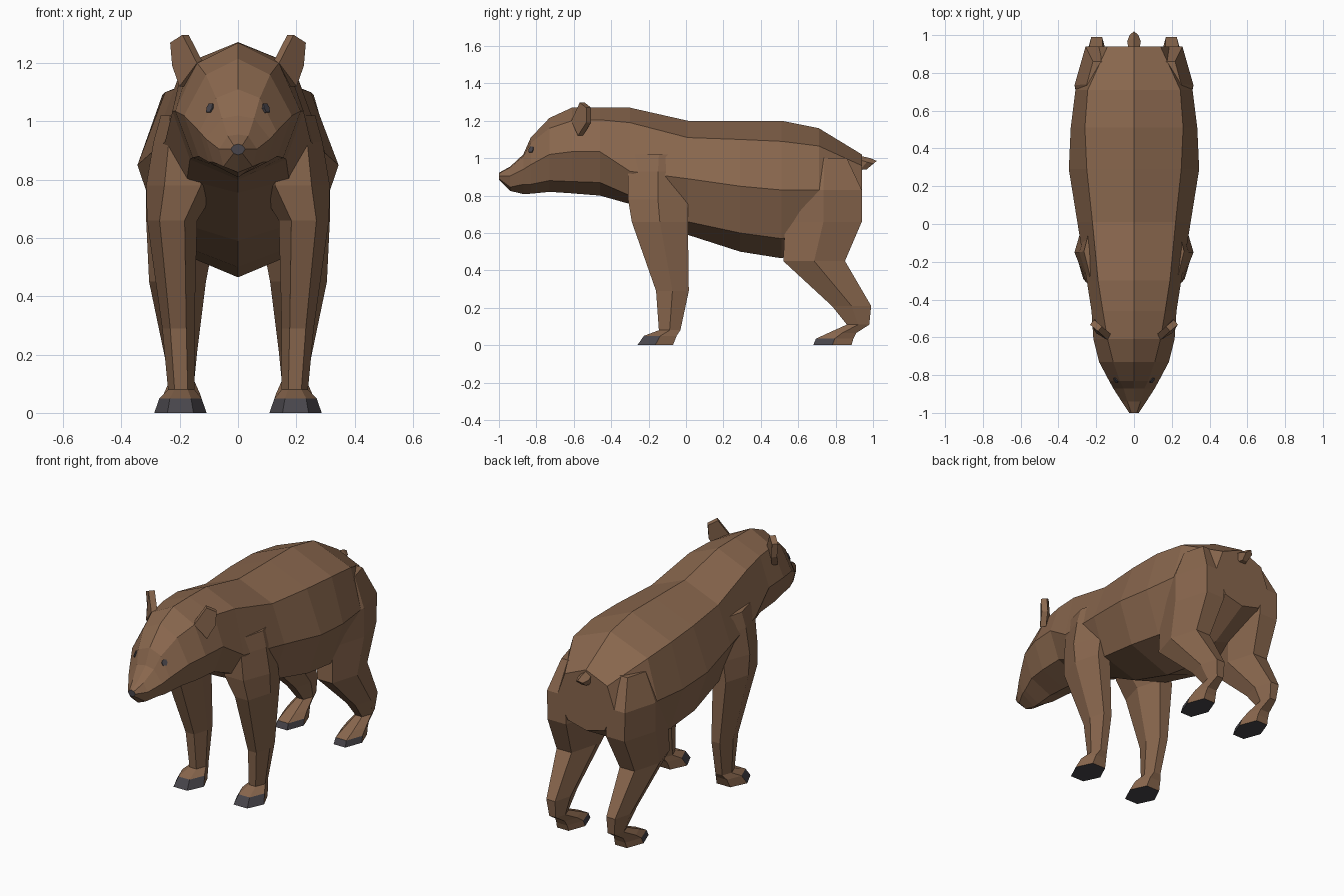
import bpy, bmesh
from mathutils import Vector
from mathutils.bvhtree import BVHTree

if "Cube" in bpy.data.objects:
    bpy.data.objects.remove(bpy.data.objects["Cube"])


def material(name, rgb):
    m = bpy.data.materials.new(name)
    m.diffuse_color = (*rgb, 1)
    m.use_nodes = True
    m.node_tree.nodes["Principled BSDF"].inputs["Base Color"].default_value = m.diffuse_color
    return m


FUR = material("brown fur", (0.25, 0.135, 0.075))
DARK = material("dark grey", (0.065, 0.06, 0.07))


def loft(rings):
    """Skin a list of equal-length point rings and cap both ends."""
    bm = bmesh.new()
    loops = [[bm.verts.new(p) for p in r] for r in rings]
    n = len(loops[0])
    for a, b in zip(loops, loops[1:]):
        for i in range(n):
            j = (i + 1) % n
            bm.faces.new((a[i], a[j], b[j], b[i]))
    bm.faces.new(loops[0])
    bm.faces.new(loops[-1])
    bmesh.ops.recalc_face_normals(bm, faces=bm.faces)
    return bm


def finish(name, bm, dark=None, mirror=False):
    """Make the object; faces picked by the dark rule get the dark colour."""
    bm.normal_update()
    for f in bm.faces:
        f.material_index = int(bool(dark and dark(f)))
    me = bpy.data.meshes.new(name)
    bm.to_mesh(me)
    bm.free()
    me.materials.append(FUR)
    me.materials.append(DARK)
    ob = bpy.data.objects.new(name, me)
    bpy.context.collection.objects.link(ob)
    if mirror:
        ob.modifiers.new("mirror", 'MIRROR').use_axis = (True, False, False)
    return ob


# Body and head: y, top z, ridge x z, flank x z, belly edge x z, bottom z
SECTIONS = [
    (-1.00, .922, .015, .918, .025, .905, .015, .890, .885),
    (-0.94, .955, .035, .950, .065, .905, .050, .845, .825),
    (-0.87, 1.02, .055, 1.01, .110, .940, .085, .860, .808),
    (-0.83, 1.11, .075, 1.08, .132, .965, .100, .860, .810),
    (-0.73, 1.215, .11, 1.16, .185, 1.02, .135, .880, .820),
    (-0.61, 1.27, .140, 1.20, .215, 1.035, .155, .875, .812),
    (-0.46, 1.272, .165, 1.205, .225, 1.035, .165, .870, .80),
    (-0.30, 1.27, .190, 1.19, .250, .930, .175, .800, .755),
    (0.01, 1.20, .220, 1.11, .300, .890, .225, .660, .590),
    (0.29, 1.20, .250, 1.10, .345, .850, .260, .600, .500),
    (0.51, 1.20, .260, 1.09, .335, .830, .250, .570, .465),
    (0.71, 1.16, .245, 1.065, .31, .830, .220, .600, .530),
    (0.94, 1.02, .140, .960, .190, .820, .120, .690, .660),
]


def body_ring(y, zt, xr, zr, xs, zs, xb, zb, z0):
    half = [(xr, zr), (xs, zs), (xb, zb)]
    pts = [(0, zt)] + half + [(0, z0)] + [(-x, z) for x, z in reversed(half)]
    return [(x, y, z) for x, z in pts]


body = loft([body_ring(*s) for s in SECTIONS])
body.normal_update()
surface = BVHTree.FromBMesh(body)
finish("body_and_head", body, lambda f: f.calc_center_median().y < -0.99)


# Legs: six-sided sections given as z, front y, back y, inner x, outer x
def leg(name, sections, paw_top):
    def ring(z, y0, y1, x0, x1):
        ym, a, b = (y0 + y1) / 2, x0 + (x1 - x0) * .25, x1 - (x1 - x0) * .25
        return [(a, y0, z), (b, y0, z), (x1, ym, z),
                (b, y1, z), (a, y1, z), (x0, ym, z)]

    def claws_and_sole(f):
        low = max(v.co.z for v in f.verts) < paw_top
        return f.normal.z < -.9 and low or low and f.normal.y < -.1
    finish(name, loft([ring(*s) for s in sections]), claws_and_sole, True)


leg("front_legs", [
    (1.02, -.27, -.02, .14, .265),
    (.93, -.31, .01, .08, .29),
    (.78, -.31, .01, .065, .315),
    (.66, -.29, .01, .14, .312),
    (.29, -.16, .015, .150, .26),
    (.08, -.145, -.03, .150, .24),
    (.05, -.225, -.05, .125, .27),
    (.00, -.26, -.07, .108, .287)], .055)

leg("hind_legs", [
    (1.00, .62, .86, .12, .25),
    (.83, .53, .94, .08, .315),
    (.66, .53, .94, .07, .315),
    (.45, .52, .85, .11, .305),
    (.21, .78, .99, .14, .255),
    (.11, .86, .98, .15, .235),
    (.065, .76, .91, .13, .255),
    (.035, .695, .895, .12, .262),
    (.00, .68, .885, .115, .268)], .04)

# Ears: thick pentagon plates
outline = [Vector(p) for p in ((.13, -.60, 1.20), (.18, -.555, 1.297),
                               (.222, -.52, 1.27), (.215, -.52, 1.19),
                               (.19, -.565, 1.12))]
back = Vector((-.018, .022, 0))
finish("ears", loft([[p - back * .6 for p in outline],
                     [p + back * .6 for p in outline]]), mirror=True)

# Tail: short tapered stub
finish("tail", loft([
    [(x * w, y + z * .03, zc + z * h) for x, z in
     ((0, 1), (1, .4), (.7, -.8), (-.7, -.8), (-1, .4))]
    for y, zc, w, h in ((.89, .99, .025, .025), (.955, .965, .036, .035),
                        (.99, .96, .022, .025))]))

# Eyes: thin plates laid on the face
hit, normal, _, _ = surface.ray_cast(Vector((.095, -2, 1.045)), Vector((0, 1, 0)))
side = normal.cross(Vector((0, 0, 1))).normalized()
up = side.cross(normal).normalized()
corners = ((-.6, -1), (.6, -1), (1, 0), (.6, 1), (-.6, 1), (-1, 0))
finish("eyes", loft([[hit + side * a * .016 + up * b * .016 + normal * d
                      for a, b in corners] for d in (-.004, .005)]),
       lambda f: True, True)
